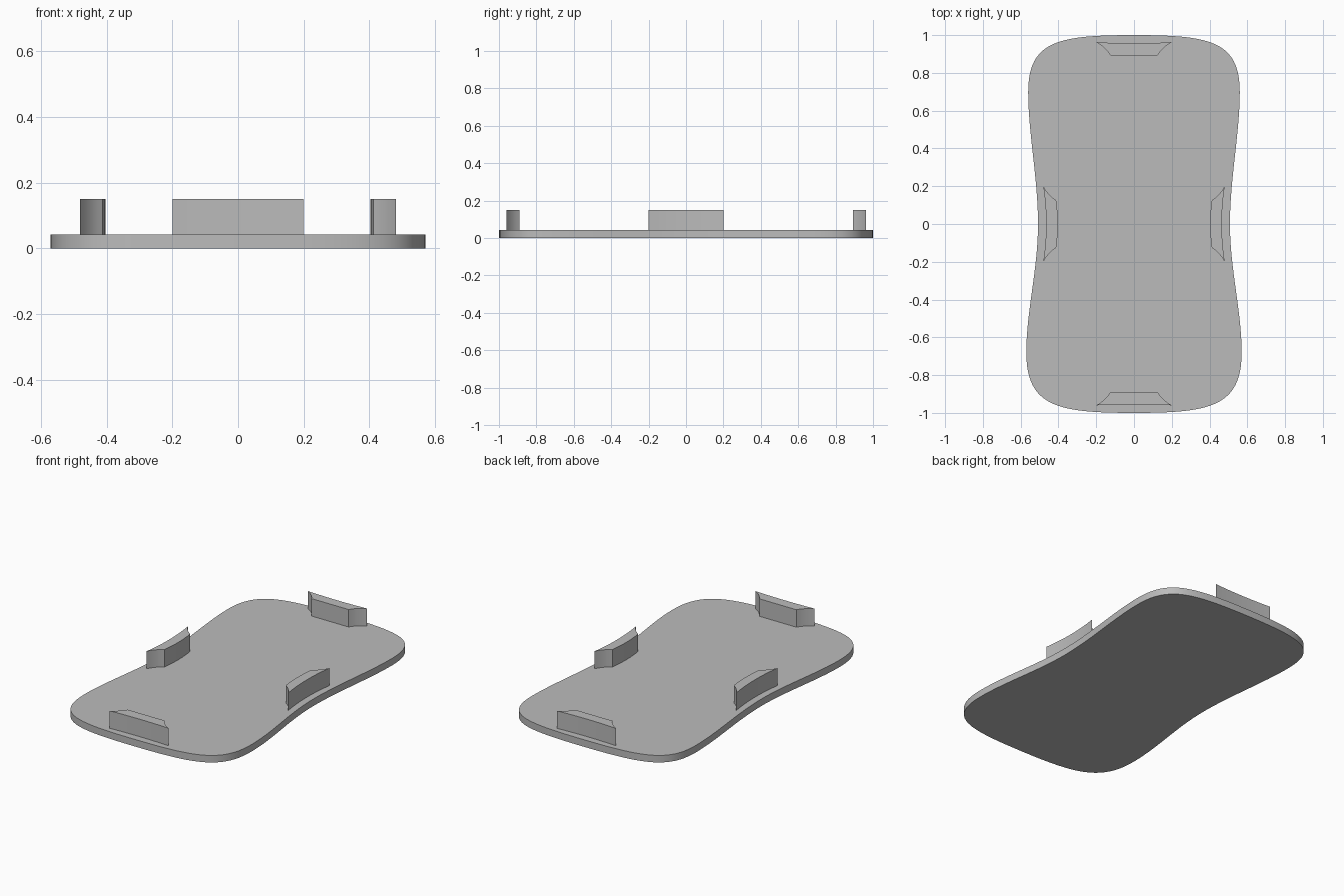
import bpy, bmesh, math
from mathutils import Vector
from mathutils.geometry import interpolate_bezier

cube = bpy.data.objects.get("Cube")
if cube:
    bpy.data.objects.remove(cube, do_unlink=True)

grey = bpy.data.materials.new("plain_grey")
grey.use_nodes = True
colour = (0.5, 0.5, 0.5, 1)
grey.diffuse_color = colour
grey.node_tree.nodes["Principled BSDF"].inputs["Base Color"].default_value = colour

PLATE_TOP = 0.043
CLIP_TOP = 0.15


def bezier(a, b, c, d, steps):
    """Curve points from a towards d, leaving out the last."""
    pts = interpolate_bezier(*[Vector((*p, 0)) for p in (a, b, c, d)], steps + 1)
    return [(p.x, p.y) for p in pts[:-1]]


def extrude_profile(name, outline, bottom, top):
    """Solid prism over a closed flat outline."""
    bm = bmesh.new()
    face = bm.faces.new([bm.verts.new((x, y, bottom)) for x, y in outline])
    ext = bmesh.ops.extrude_face_region(bm, geom=[face])
    moved = [v for v in ext["geom"] if isinstance(v, bmesh.types.BMVert)]
    bmesh.ops.translate(bm, verts=moved, vec=(0, 0, top - bottom))
    bmesh.ops.recalc_face_normals(bm, faces=bm.faces)
    mesh = bpy.data.meshes.new(name)
    bm.to_mesh(mesh)
    bm.free()
    mesh.materials.append(grey)
    obj = bpy.data.objects.new(name, mesh)
    bpy.context.collection.objects.link(obj)
    bpy.ops.object.select_all(action="DESELECT")
    obj.select_set(True)
    bpy.context.view_layer.objects.active = obj
    bpy.ops.object.shade_smooth_by_angle(angle=math.radians(30))
    return obj


# Waisted base plate, right half outline mirrored across x
back, front, waist = (0, 1), (0, -1), (0.508, 0)
half = (bezier(back, (0.40, 1), (0.56, 0.97), (0.56, 0.70), 20)
        + bezier((0.56, 0.70), (0.56, 0.48), (0.508, 0.24), waist, 16)
        + bezier(waist, (0.508, -0.24), (0.57, -0.46), (0.57, -0.68), 16)
        + bezier((0.57, -0.68), (0.57, -0.97), (0.40, -1), front, 20))
outline = half + [front] + [(-x, y) for x, y in reversed(half[1:])]
extrude_profile("base_plate", outline, 0, PLATE_TOP)


def clip(name, inner, outer, inner_bow, outer_bow, angle):
    """Flared upright clip with a hollow back, turned to its side of the plate."""
    back_edge = bezier((-0.2, outer), (-0.07, outer - outer_bow),
                       (0.07, outer - outer_bow), (0.2, outer), 10)
    right_end = bezier((0.2, outer), (0.168, outer - 0.018),
                       (0.143, inner + 0.03), (0.125, inner), 5)
    inner_edge = bezier((0.125, inner), (0.04, inner - inner_bow),
                        (-0.04, inner - inner_bow), (-0.125, inner), 8)
    left_end = [(-0.125, inner)] + [(-x, y) for x, y in reversed(right_end[1:])]
    pts = back_edge + right_end + inner_edge + left_end
    left_end[0] = (-0.125, inner)
    c, s = math.cos(angle), math.sin(angle)
    turned = [(c * x - s * y, s * x + c * y) for x, y in pts]
    extrude_profile(name, turned, PLATE_TOP - 0.005, CLIP_TOP)


# Four clips, one at the middle of each side
clip("back_clip", 0.893, 0.963, 0.0, 0.009, 0)
clip("front_clip", 0.89, 0.96, 0.0, 0.007, math.pi)
clip("left_clip", 0.412, 0.48, 0.012, 0.02, -math.pi / 2)
clip("right_clip", 0.412, 0.48, 0.012, 0.02, math.pi / 2)
